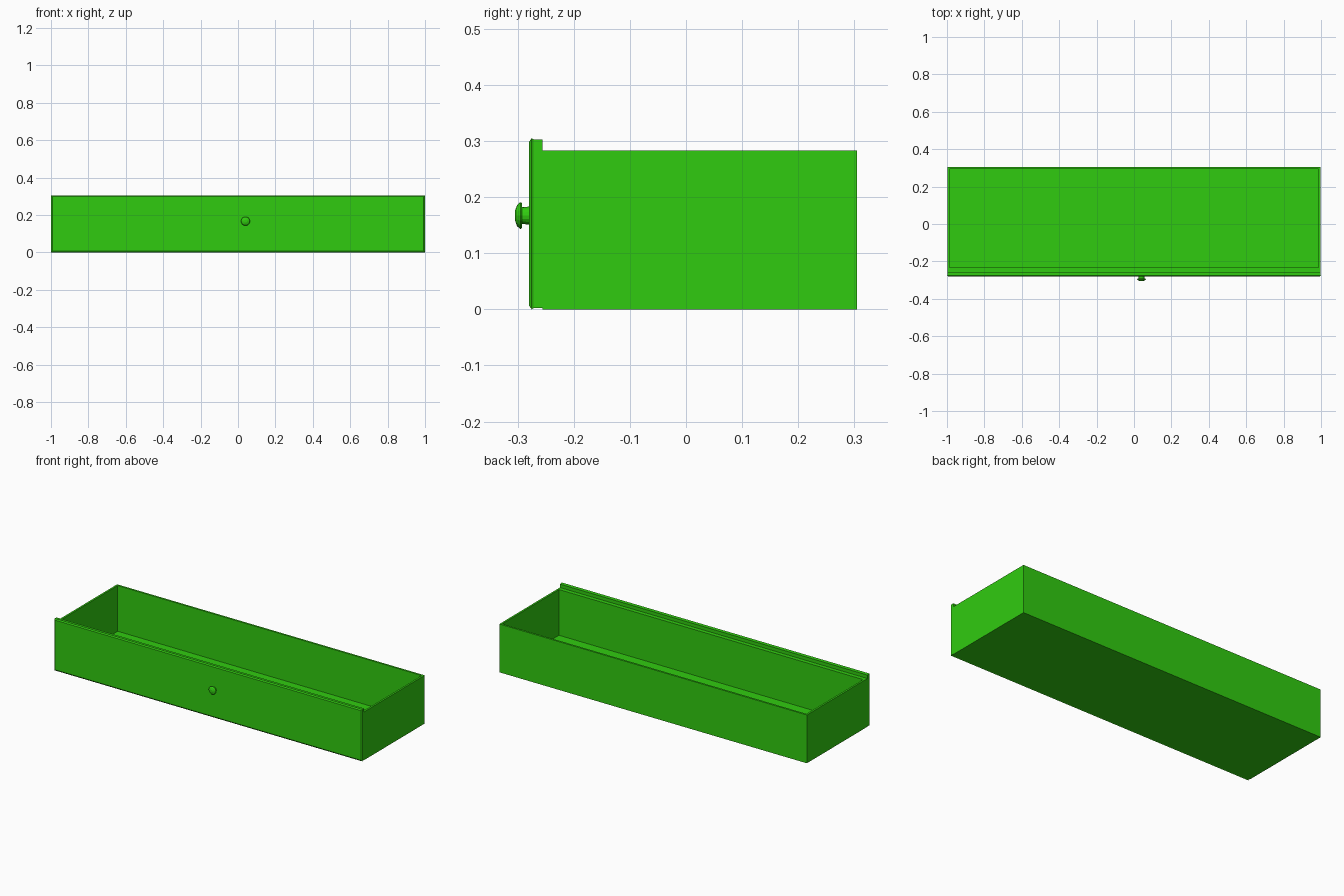
import bpy, bmesh, math
from mathutils import Matrix

if "Cube" in bpy.data.objects:
    bpy.data.objects.remove(bpy.data.objects["Cube"])

green = bpy.data.materials.new("green_paint")
green.diffuse_color = (0.03, 0.6, 0.005, 1)
green.use_nodes = True
green.node_tree.nodes["Principled BSDF"].inputs["Base Color"].default_value = green.diffuse_color


def add_object(name, bm):
    bmesh.ops.recalc_face_normals(bm, faces=bm.faces[:])
    mesh = bpy.data.meshes.new(name)
    bm.to_mesh(mesh)
    bm.free()
    mesh.materials.append(green)
    obj = bpy.data.objects.new(name, mesh)
    bpy.context.collection.objects.link(obj)
    return obj


def box(bm, x0, x1, y0, y1, z0, z1):
    m = Matrix.Translation(((x0 + x1) / 2, (y0 + y1) / 2, (z0 + z1) / 2))
    m = m @ Matrix.Diagonal((x1 - x0, y1 - y0, z1 - z0, 1))
    return bmesh.ops.create_cube(bm, size=1, matrix=m)["verts"]


# Open tray: a block whose top is inset and pushed down to the floor
bm = bmesh.new()
box(bm, -0.998, 0.998, -0.256, 0.305, 0, 0.283)
bm.normal_update()
top = max(bm.faces, key=lambda f: f.calc_center_median().z)
bmesh.ops.inset_region(bm, faces=[top], thickness=0.016)
for v in top.verts:
    if v.co.y < 0:
        v.co.y = -0.232
floor = bmesh.ops.extrude_discrete_faces(bm, faces=[top])["faces"][0]
for v in floor.verts:
    v.co.z = 0.015
add_object("drawer_tray", bm)

# Front panel: stacked rectangles forming a moulded, chamfered rim
bm = bmesh.new()
loops = []
for y, inset in ((-0.256, 0.002), (-0.272, 0.002), (-0.275, 0.0), (-0.280, 0.007)):
    x, z0, z1 = 1 - inset, inset, 0.305 - inset
    loops.append([bm.verts.new(p) for p in
                  ((-x, y, z0), (x, y, z0), (x, y, z1), (-x, y, z1))])
for a, b in zip(loops, loops[1:]):
    for i in range(4):
        j = (i + 1) % 4
        bm.faces.new((a[i], a[j], b[j], b[i]))
bm.faces.new(loops[0])
bm.faces.new(loops[-1])
add_object("front_panel", bm)

# Turned knob: profile of (radius, y) swept around the y axis
profile = [(0.016, -0.279), (0.015, -0.292), (0.022, -0.292),
           (0.024, -0.295), (0.019, -0.301), (0.008, -0.305)]
bm = bmesh.new()
sides = 16
rings = []
for r, y in profile:
    rings.append([bm.verts.new((0.04 + r * math.cos(2 * math.pi * i / sides), y,
                                0.167 + r * math.sin(2 * math.pi * i / sides)))
                  for i in range(sides)])
for a, b in zip(rings, rings[1:]):
    for i in range(sides):
        j = (i + 1) % sides
        bm.faces.new((a[i], a[j], b[j], b[i]))
bm.faces.new(rings[0])
bm.faces.new(rings[-1])
add_object("knob", bm)
